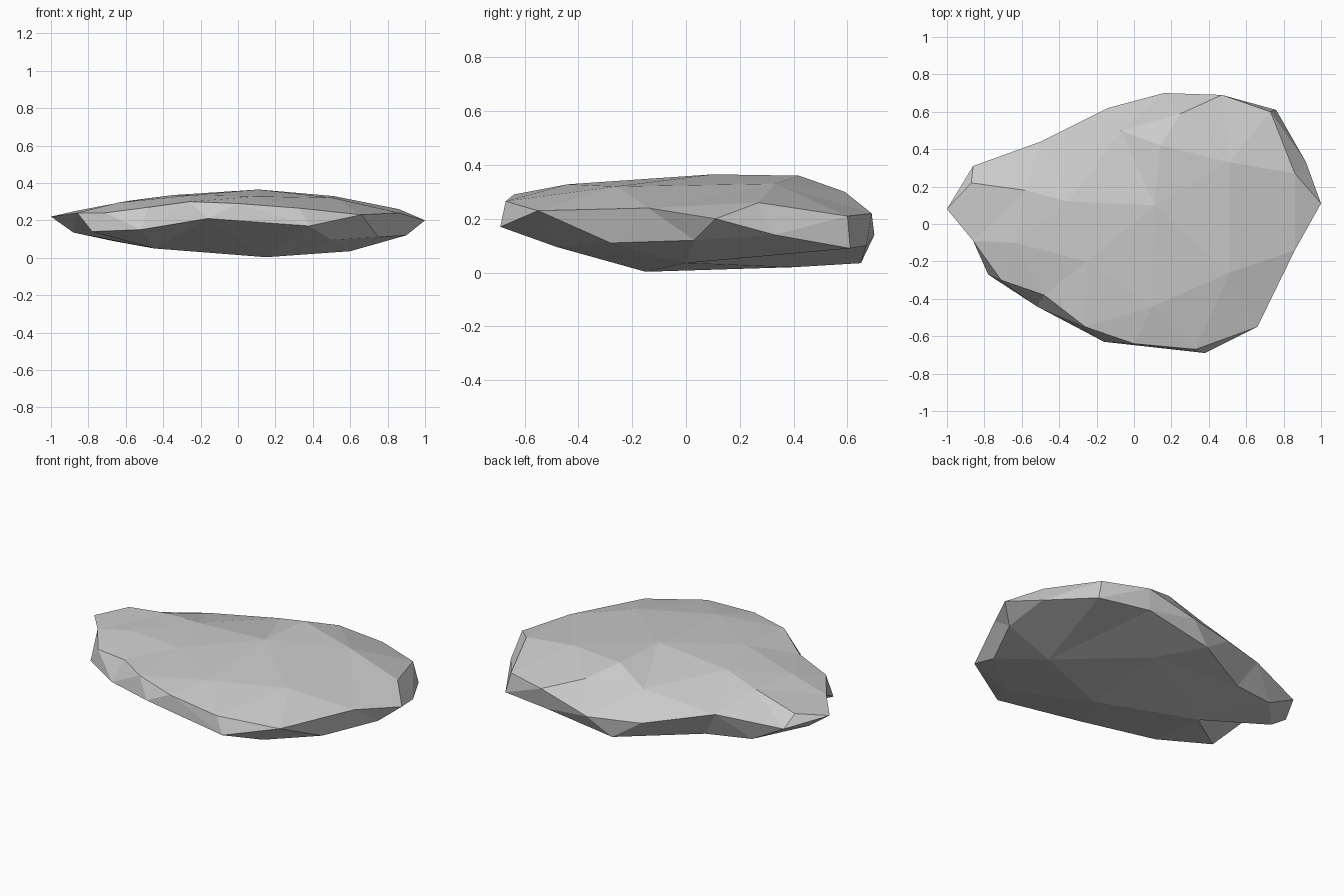
import bpy
from mathutils import Vector
from mathutils.geometry import delaunay_2d_cdt

cube = bpy.data.objects.get("Cube")
if cube:
    bpy.data.objects.remove(cube, do_unlink=True)

# Widest outline of the stone, running clockwise from the right tip
rim = [(-1, .08, .22), (-.86, .31, .19), (-.5, .44, .23), (-.14, .62, .15),
       (.16, .7, .14), (.47, .69, .22), (.76, .61, .09), (.92, .33, .14),
       (1, .11, .2), (.86, -.14, .24), (.66, -.55, .23), (.38, -.69, .17),
       (-.16, -.63, .21), (-.52, -.44, .15), (-.78, -.27, .14), (-.86, -.09, .24)]

# Ridge lines and crown of the upper side
front_shoulder = [rim[15], (-.71, -.3, .24), (-.48, -.38, .27), (-.26, -.55, .3),
                  (0, -.64, .29), (.33, -.67, .265), rim[10]]
back_shoulder = [rim[2], (-.07, .5, .29), (.25, .59, .3), rim[5]]
side_shoulder = [rim[5], (.73, .6, .21), (.86, .27, .26), rim[8]]
crown = [rim[0], (-.87, .22, .25), (-.58, .18, .305), (-.35, .12, .335),
         (.11, .1, .365), (.14, .42, .36), (.51, .33, .33), (.86, .27, .26)]
front_crown = [(-.64, -.1, .295), (-.25, -.2, .335), (.1, -.44, .328), (.51, -.26, .32)]

# Lower edge and belly of the underside
lower_back = [(-.88, .1, .135), (-.67, .335, .09), (-.4, .39, .07),
              (.03, .65, .035), (.45, .67, .1), rim[6]]
back_overhang = [(.03, .65, .035), rim[2]]
lower_front = [(.9, .03, .12), (.75, -.28, .11), (.5, -.48, .095)]
belly = [(-.45, 0, .05), (.15, -.15, .003), (.6, 0, .035), (.2, .4, .02)]


def triangulate(chains):
    """Facet one side of the stone, keeping its rim and ridge lines as edges."""
    points = list(rim)
    edges = [(i, (i + 1) % len(rim)) for i in range(len(rim))]
    for chain in chains:
        points += [p for p in chain if p not in points]
        edges += [(points.index(a), points.index(b)) for a, b in zip(chain, chain[1:])]
    flat = [Vector(p[:2]) for p in points]
    _, _, faces, _, _, _ = delaunay_2d_cdt(flat, edges, [], 1, 1e-5)
    return points, [list(f) for f in faces]


top_points, top_faces = triangulate(
    [front_shoulder, back_shoulder, side_shoulder, crown, front_crown])
low_points, low_faces = triangulate([lower_back, back_overhang, lower_front, belly])

# Join both sides along the shared rim
n, shift = len(rim), len(top_points) - len(rim)
verts = top_points + low_points[n:]
faces = top_faces + [[i if i < n else i + shift for i in reversed(f)] for f in low_faces]

mesh = bpy.data.meshes.new("flat_stone")
mesh.from_pydata(verts, [], faces)
mesh.update()
stone = bpy.data.objects.new("flat_stone", mesh)
bpy.context.collection.objects.link(stone)

# Plain grey stone
grey = bpy.data.materials.new("stone_grey")
grey.use_nodes = True
colour = (.6, .6, .6, 1)
grey.diffuse_color = colour
grey.node_tree.nodes["Principled BSDF"].inputs["Base Color"].default_value = colour
mesh.materials.append(grey)
